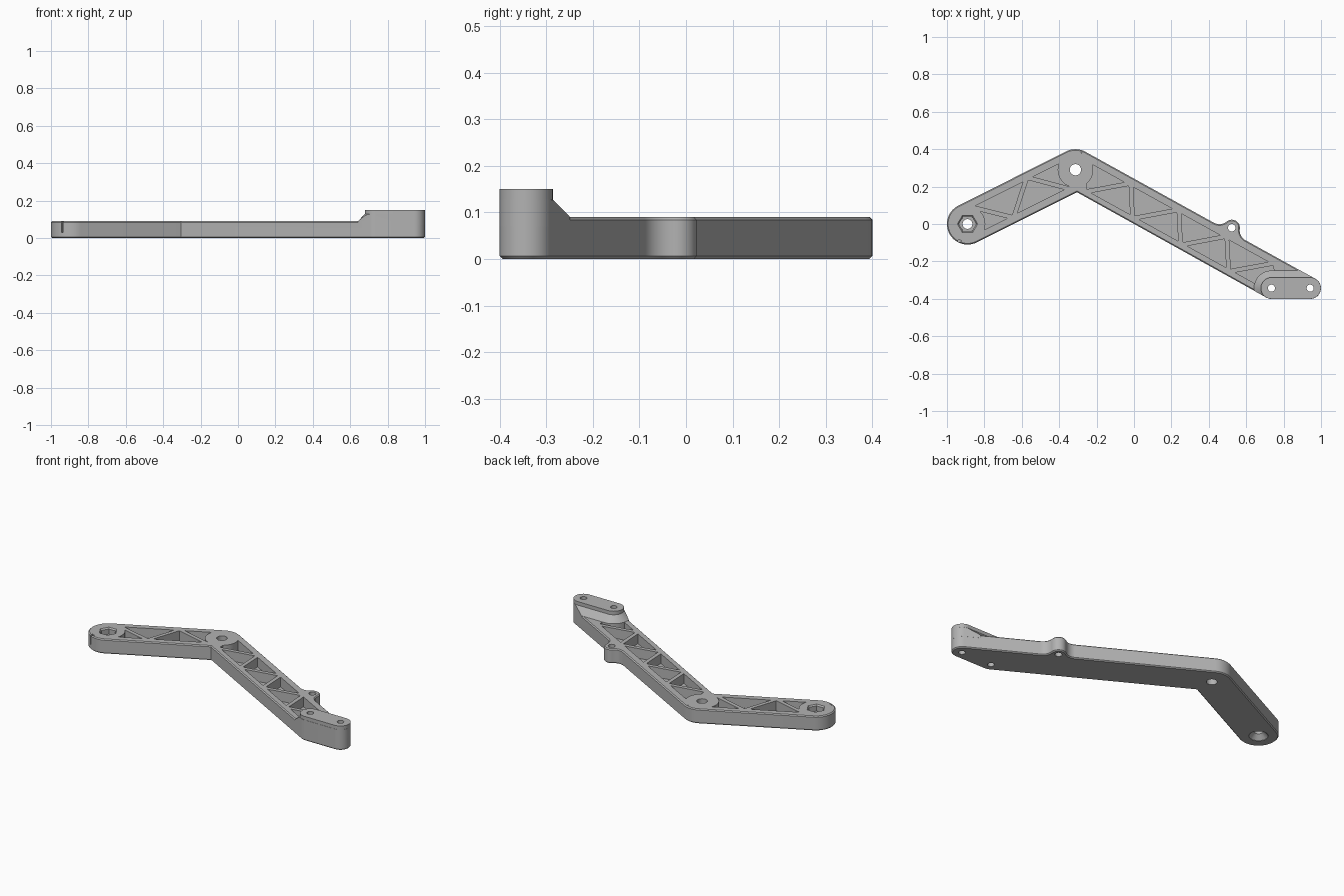
import bpy, bmesh, math
from mathutils import Vector, Matrix

if "Cube" in bpy.data.objects:
    bpy.data.objects.remove(bpy.data.objects["Cube"])

grey = bpy.data.materials.new("light_grey")
grey.use_nodes = True
grey.diffuse_color = (0.45, 0.45, 0.45, 1)
grey.node_tree.nodes["Principled BSDF"].inputs["Base Color"].default_value = grey.diffuse_color

# Main dimensions
TOP, PAD_TOP, FLOOR, CHAMFER = 0.09, 0.15, 0.03, 0.006
NUT, HUB, LUG = Vector((-0.89, 0)), Vector((-0.313, 0.29)), Vector((0.523, -0.02))
PAD_A, PAD_B = Vector((0.735, -0.343)), Vector((0.942, -0.343))
ARM_R, PAD_R, LUG_R, SKIRT = 0.11, 0.057, 0.043, 0.037


def polar(a):
    return Vector((math.cos(a), math.sin(a)))


def angle(v):
    return math.atan2(v.y, v.x)


def arc(c, r, a0, a1, ccw=True):
    """Points along an arc from a0 to a1 in the given turning direction."""
    turn = math.tau
    sweep = (a1 - a0) % turn if ccw else -((a0 - a1) % turn)
    n = max(2, math.ceil(abs(sweep) / math.radians(7)))
    return [c + r * polar(a0 + sweep * i / n) for i in range(n + 1)]


def circle(c, r, n=40):
    return [c + r * polar(math.tau * i / n) for i in range(n)]


def capsule(r):
    q = math.pi / 2
    return arc(PAD_A, r, q, -q) + arc(PAD_B, r, -q, q)


def inset(pts, d):
    """Mitred inward offset of a counter-clockwise outline."""
    out = []
    for i, p in enumerate(pts):
        e0 = (p - pts[i - 1]).normalized()
        e1 = (pts[(i + 1) % len(pts)] - p).normalized()
        n0, n1 = Vector((-e0.y, e0.x)), Vector((-e1.y, e1.x))
        out.append(p + (n0 + n1) * d / (1 + n0.dot(n1)))
    return out


def add_prism(bm, layers):
    """Closed solid through stacked outlines, each given as (points, z)."""
    rings = [[bm.verts.new((p.x, p.y, z)) for p in pts] for pts, z in layers]
    n = len(rings[0])
    for lo, hi in zip(rings, rings[1:]):
        for i in range(n):
            j = (i + 1) % n
            bm.faces.new((lo[i], lo[j], hi[j], hi[i]))
    bm.faces.new(rings[0][::-1])
    bm.faces.new(rings[-1])


def solid(name, *prisms):
    bm = bmesh.new()
    for layers in prisms:
        add_prism(bm, layers)
    bmesh.ops.recalc_face_normals(bm, faces=bm.faces)
    mesh = bpy.data.meshes.new(name)
    bm.to_mesh(mesh)
    bm.free()
    mesh.materials.append(grey)
    obj = bpy.data.objects.new(name, mesh)
    bpy.context.scene.collection.objects.link(obj)
    return obj


def combine(obj, other, operation):
    """Apply a boolean and discard the helper."""
    mod = obj.modifiers.new("boolean", "BOOLEAN")
    mod.operation, mod.object, mod.solver = operation, other, "EXACT"
    other.hide_render = True
    graph = bpy.context.evaluated_depsgraph_get()
    result = bpy.data.meshes.new_from_object(obj.evaluated_get(graph))
    obj.modifiers.clear()
    obj.data = result
    bpy.data.objects.remove(other)


# Arm outline: tangent runs around the nut end, elbow hub, side lug and end pad
quarter = math.pi / 2
left_dir = (HUB - NUT).normalized()
left_n = angle(left_dir) + quarter
to_pad = PAD_B - HUB
upper_n = angle(to_pad) - math.asin((ARM_R - PAD_R) / to_pad.length) + quarter
lower_n = math.radians(-118.7)
n = polar(upper_n)
d = Vector((n.y, -n.x))
fillet = 0.06
rise = fillet - ((LUG - HUB).dot(n) - ARM_R)
run = math.sqrt((fillet + LUG_R) ** 2 - rise ** 2)
fil_r, fil_l = LUG + rise * n + run * d, LUG + rise * n - run * d
path = [Vector((-0.305, 0.17))]
path += arc(PAD_A, PAD_R, lower_n, -quarter) + arc(PAD_B, PAD_R, -quarter, upper_n)
path += arc(fil_r, fillet, upper_n + math.pi, angle(LUG - fil_r), False)
path += arc(LUG, LUG_R, angle(fil_r - LUG), angle(fil_l - LUG))
path += arc(fil_l, fillet, angle(LUG - fil_l), upper_n + math.pi, False)
path += arc(HUB, ARM_R, upper_n, left_n) + arc(NUT, ARM_R, left_n, left_n + math.pi)
outline = [p for i, p in enumerate(path) if (p - path[i - 1]).length > 1e-4]

# Chamfered arm body
small = inset(outline, CHAMFER)
body = solid("bent_arm", [(small, 0), (outline, CHAMFER), (outline, TOP - CHAMFER), (small, TOP)])


def zigzag(origin, direction, stations, first_side):
    """Triangular pockets between diagonal ribs along an arm."""
    side = Vector((-direction.y, direction.x))
    nodes = [origin + direction * s + side * 0.08 * first_side * (-1) ** i
             for i, s in enumerate(stations)]
    prisms = []
    for a, b, c in zip(nodes, nodes[1:], nodes[2:]):
        tri = [a, b, c] if (b - a).cross(c - a) > 0 else [a, c, b]
        tri = inset(tri, 0.012)
        prisms.append([(tri, FLOOR), (tri, TOP + 0.05)])
    return prisms


# Pockets, kept clear of the bosses and the raised pad
pockets = solid("pocket_cutter",
                *zigzag(NUT, left_dir, [-0.13, 0.05, 0.235, 0.395, 0.575, 0.75], -1),
                *zigzag(HUB, d, [0, 0.1, 0.294, 0.393, 0.587, 0.687, 0.88, 0.98, 1.175, 1.3], 1))
for shape in (circle(NUT, 0.095), circle(HUB, 0.095), capsule(PAD_R + SKIRT)):
    combine(pockets, solid("boss_keeper", [(shape, -0.1), (shape, 0.3)]), "DIFFERENCE")
combine(body, pockets, "DIFFERENCE")

# Raised end pad with a sloping skirt, trimmed to the arm outline
wide, narrow = capsule(PAD_R + SKIRT), capsule(PAD_R)
pad = solid("end_pad", [(wide, 0.07), (wide, TOP), (narrow, 0.128), (narrow, PAD_TOP)])
limit = inset(outline, -0.0005)
combine(pad, solid("pad_trim", [(limit, -0.1), (limit, 0.3)]), "INTERSECT")
combine(body, pad, "UNION")

# Through holes
for c, r in ((NUT, 0.026), (HUB, 0.03), (LUG, 0.02), (PAD_A, 0.019), (PAD_B, 0.019)):
    ring = circle(c, r)
    combine(body, solid("hole_cutter", [(ring, -0.1), (ring, 0.3)]), "DIFFERENCE")

# Hexagonal nut recess above and countersink below
hex_in, hex_out = circle(NUT, 0.046, 6), circle(NUT, 0.054, 6)
combine(body, solid("nut_cutter", [(hex_in, 0.05), (hex_in, 0.082), (hex_out, TOP),
                                   (hex_out, 0.2)]), "DIFFERENCE")
mouth, throat = circle(NUT, 0.053), circle(NUT, 0.025)
combine(body, solid("countersink_cutter", [(mouth, -0.1), (mouth, 0.002), (throat, 0.03)]),
        "DIFFERENCE")

# Smooth round walls, crisp edges
bpy.ops.object.select_all(action="DESELECT")
body.select_set(True)
bpy.context.view_layer.objects.active = body
bpy.ops.object.shade_smooth_by_angle(angle=math.radians(25))
